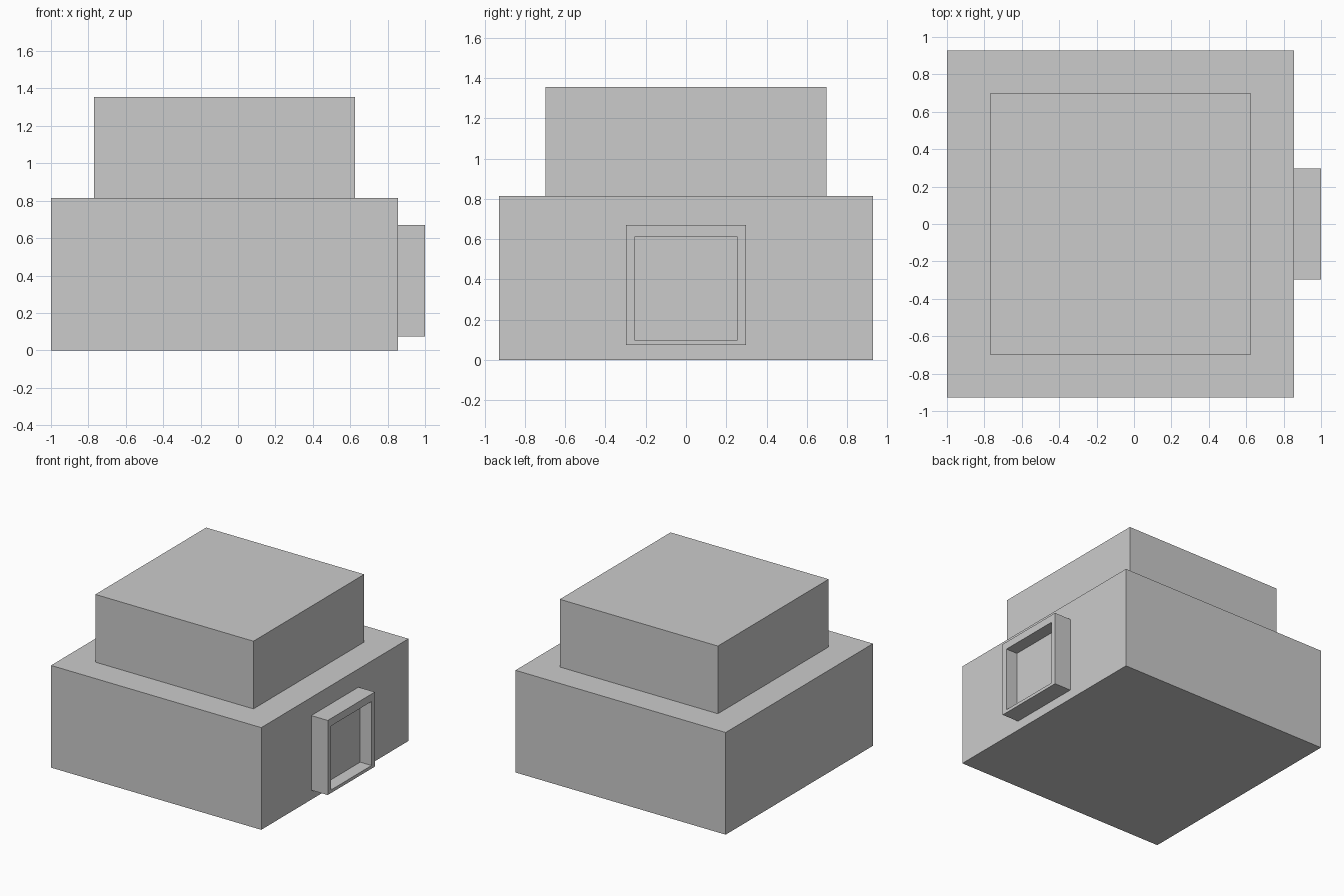
import bpy
import bmesh
from mathutils import Vector

cube = bpy.data.objects.get("Cube")
if cube:
    bpy.data.objects.remove(cube, do_unlink=True)

# One plain grey for everything
grey = bpy.data.materials.new("plain_grey")
grey.use_nodes = True
colour = (0.6, 0.6, 0.6, 1)
grey.diffuse_color = colour
grey.node_tree.nodes["Principled BSDF"].inputs["Base Color"].default_value = colour


def box(name, low, high, shape=None):
    """Box between two corners; shape(bm) may edit the mesh further."""
    low, high = Vector(low), Vector(high)
    bm = bmesh.new()
    bmesh.ops.create_cube(bm, size=1)
    bmesh.ops.scale(bm, vec=high - low, verts=bm.verts)
    bmesh.ops.translate(bm, vec=(low + high) / 2, verts=bm.verts)
    if shape:
        shape(bm)
    mesh = bpy.data.meshes.new(name)
    bm.to_mesh(mesh)
    bm.free()
    mesh.materials.append(grey)
    obj = bpy.data.objects.new(name, mesh)
    bpy.context.collection.objects.link(obj)
    return obj


def hollow_outer_face(bm):
    """Inset the +x face, fit it to the opening and push it inward."""
    face = max(bm.faces, key=lambda f: f.calc_center_median().x)
    bmesh.ops.inset_region(bm, faces=[face], thickness=0.02)
    middle = face.calc_center_median()
    for v in face.verts:
        v.co.y = 0.255 if v.co.y > middle.y else -0.255
        v.co.z = 0.61 if v.co.z > middle.z else 0.10
    rim = bmesh.ops.extrude_discrete_faces(bm, faces=[face])
    floor = rim["faces"][0]
    bmesh.ops.translate(bm, vec=(-0.10, 0, 0), verts=floor.verts)


# Main body and upper block
box("lower_body", (-1, -0.928, 0), (0.855, 0.928, 0.815))
box("upper_block", (-0.77, -0.698, 0.815), (0.625, 0.698, 1.355))

# Open shallow box on the side wall
box("side_frame", (0.855, -0.297, 0.075), (1, 0.297, 0.67), hollow_outer_face)
